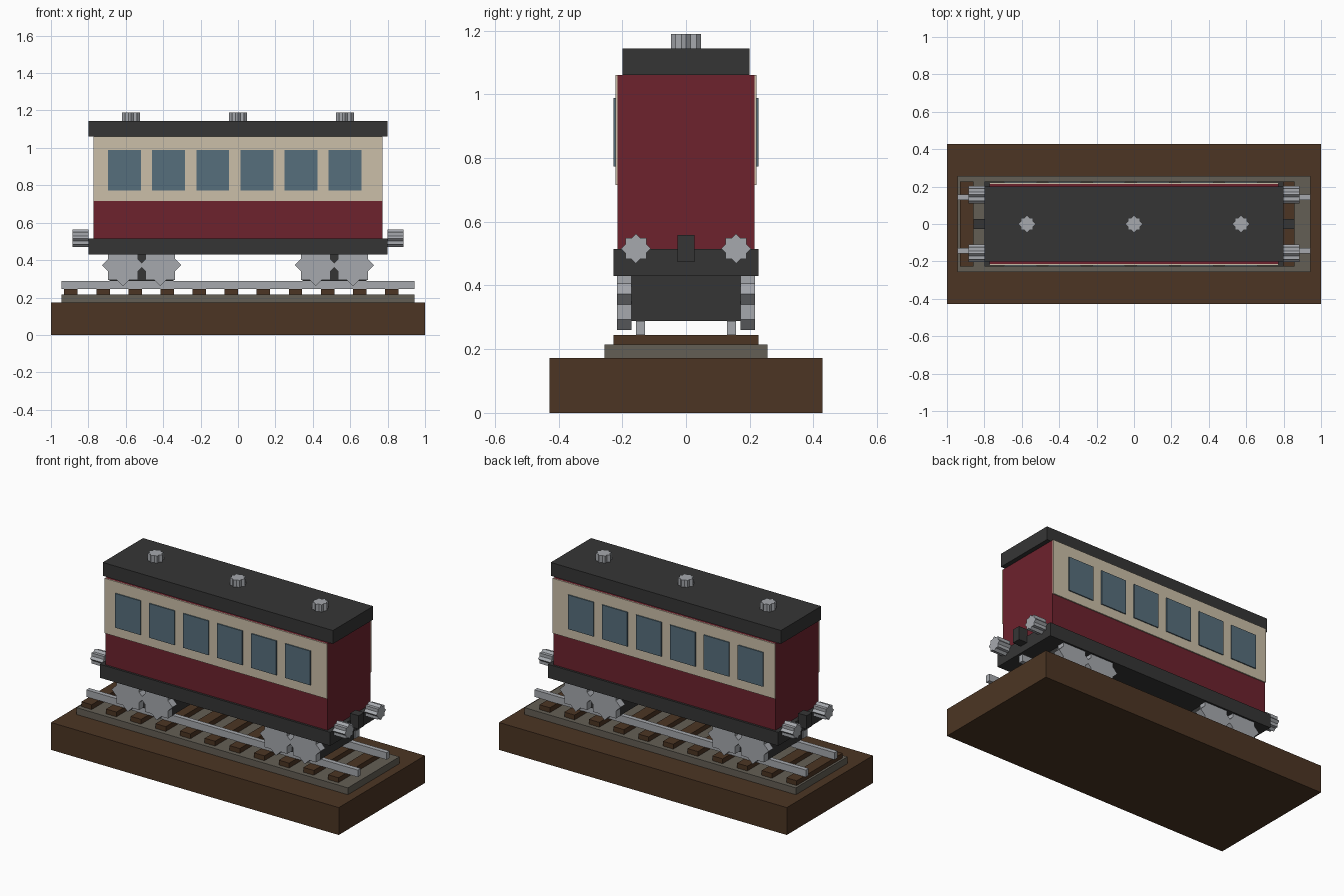
import bpy, bmesh, math
from mathutils import Matrix

if "Cube" in bpy.data.objects:
    bpy.data.objects.remove(bpy.data.objects["Cube"], do_unlink=True)


def material(name, rgb):
    """Flat material from 0-255 sRGB values, stored as linear."""
    lin = [((c / 255 + 0.055) / 1.055) ** 2.4 for c in rgb] + [1.0]
    m = bpy.data.materials.new(name)
    m.use_nodes = True
    m.diffuse_color = lin
    bsdf = next(n for n in m.node_tree.nodes if n.type == 'BSDF_PRINCIPLED')
    bsdf.inputs["Base Color"].default_value = lin
    return m


BROWN = material("dark_wood", (76, 53, 35))
STONE = material("ballast_grey", (100, 95, 85))
METAL = material("light_metal", (166, 169, 174))
DARK = material("charcoal", (53, 53, 53))
RED = material("deep_red", (109, 34, 45))
CREAM = material("cream", (203, 191, 168))
GLASS = material("blue_glass", (86, 110, 124))


def finish(name, bm, mat):
    bmesh.ops.recalc_face_normals(bm, faces=bm.faces)
    me = bpy.data.meshes.new(name)
    bm.to_mesh(me)
    bm.free()
    me.materials.append(mat)
    ob = bpy.data.objects.new(name, me)
    bpy.context.collection.objects.link(ob)
    return ob


def box(name, x, y, z, mat):
    """Box from (min, max) ranges."""
    bm = bmesh.new()
    bmesh.ops.create_cube(bm, size=1)
    for v in bm.verts:
        v.co = [r[0] + (c + 0.5) * (r[1] - r[0]) for c, r in zip(v.co, (x, y, z))]
    return finish(name, bm, mat)


def star(name, centre, radius, depth, axis, mat):
    """Eight-pointed star prism along an axis."""
    bm = bmesh.new()
    inner = radius * math.cos(math.pi / 4) / math.cos(math.pi / 8)
    ring = []
    for i in range(16):
        r = inner if i % 2 else radius
        a = i * math.pi / 8
        ring.append(bm.verts.new((r * math.cos(a), r * math.sin(a), -depth / 2)))
    face = bm.faces.new(ring)
    ext = bmesh.ops.extrude_face_region(bm, geom=[face])
    top = [g for g in ext["geom"] if isinstance(g, bmesh.types.BMVert)]
    bmesh.ops.translate(bm, verts=top, vec=(0, 0, depth))
    turn = {'X': Matrix.Rotation(math.pi / 2, 4, 'Y'),
            'Y': Matrix.Rotation(math.pi / 2, 4, 'X'),
            'Z': Matrix.Identity(4)}[axis]
    bm.transform(Matrix.Translation(centre) @ turn)
    return finish(name, bm, mat)


def span(centre, half):
    return (centre - half, centre + half)


# Display base and track
box("base", span(0, 1), span(0, 0.428), (0, 0.172), BROWN)
box("ballast", span(0, 0.943), span(0, 0.256), (0.172, 0.215), STONE)
for i in range(11):
    box(f"sleeper_{i + 1}", span(-0.893 + 0.1715 * i, 0.036), span(0, 0.228),
        (0.215, 0.245), BROWN)
for s, side in ((1, "back"), (-1, "front")):
    box(f"rail_{side}", span(0, 0.943), span(s * 0.143, 0.0143), (0.245, 0.289), METAL)

# Bogies and wheels
for e, end in ((1, "left"), (-1, "right")):
    box(f"bogie_{end}", span(e * 0.515, 0.171), span(0, 0.171), (0.289, 0.43), DARK)
    for s, side in ((1, "back"), (-1, "front")):
        for k, d in enumerate((-0.1, 0.1)):
            star(f"wheel_{end}_{side}_{k + 1}", (e * 0.515 + d, s * 0.194, 0.373),
                 0.112, 0.046, 'Y', METAL)

# Underframe, body and roof
box("underframe", span(0, 0.8), span(0, 0.228), (0.43, 0.515), DARK)
box("body", span(0, 0.772), span(0, 0.215), (0.515, 1.06), RED)
box("roof", span(0, 0.8), span(0, 0.2), (1.06, 1.144), DARK)
for i, x in enumerate((-0.572, 0, 0.572)):
    star(f"roof_vent_{i + 1}", (x, 0, 1.166), 0.047, 0.046, 'Z', METAL)

# Cream side panels with windows
for s, side in ((1, "back"), (-1, "front")):
    box(f"side_panel_{side}", span(0, 0.772), span(s * 0.218, 0.0035),
        (0.715, 1.06), CREAM)
    for i in range(6):
        box(f"window_{side}_{i + 1}", span(-0.607 + 0.236 * i, 0.088),
            span(s * 0.2245, 0.0035), (0.773, 0.988), GLASS)

# Buffers and couplers at both ends
for e, end in ((1, "left"), (-1, "right")):
    box(f"coupler_{end}", span(e * 0.828, 0.03), span(0, 0.027), (0.473, 0.558), DARK)
    for s, side in ((1, "back"), (-1, "front")):
        star(f"buffer_{end}_{side}", (e * 0.842, s * 0.157, 0.516), 0.047, 0.086,
             'X', METAL)
